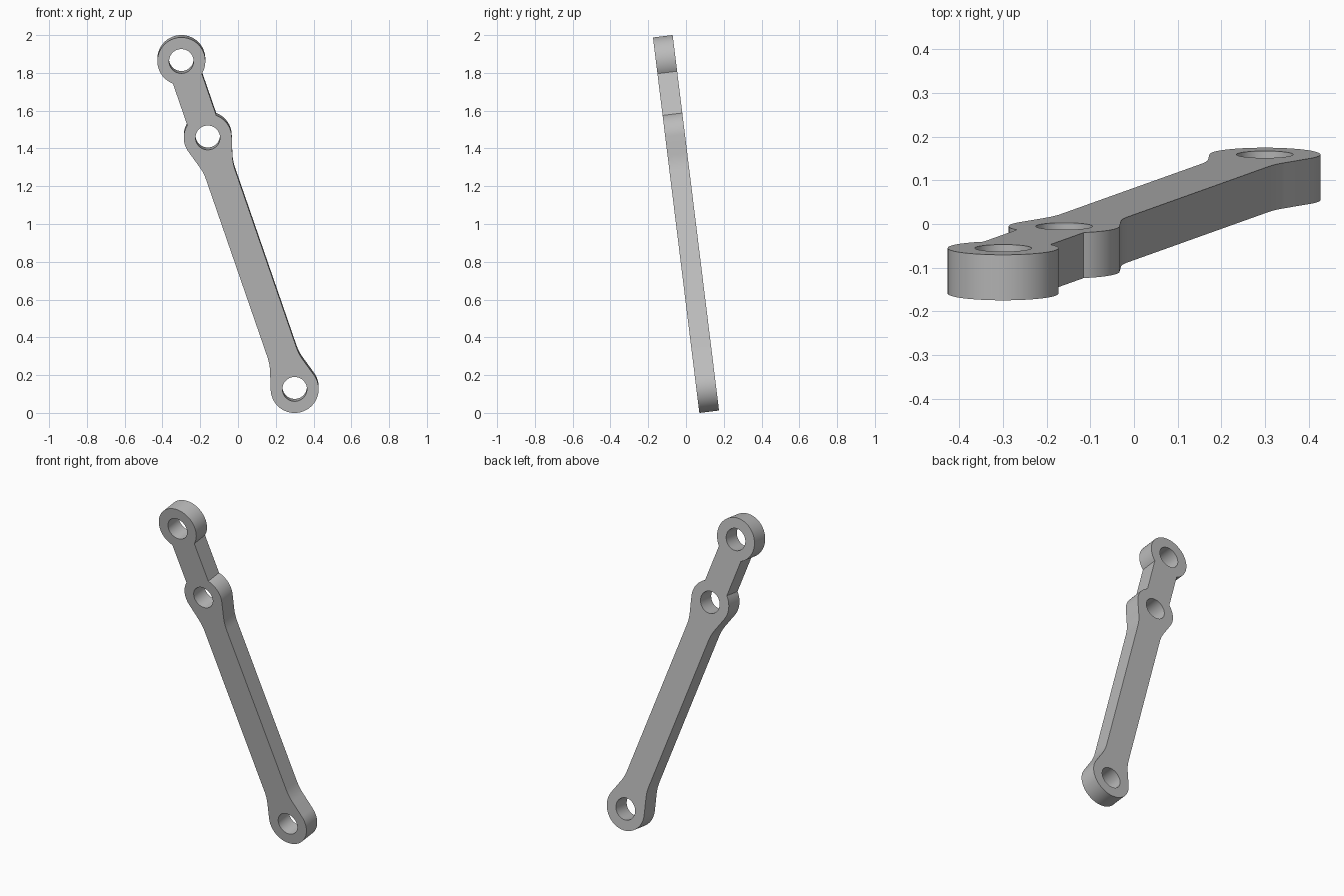
import bpy
import bmesh
from math import sin, cos, tan, acos, radians, pi
from mathutils import Matrix, Vector

cube = bpy.data.objects.get("Cube")
if cube:
    bpy.data.objects.remove(cube)

BOSS, HOLE, HALF_BAR, THICK = 0.127, 0.065, 0.081, 0.105
LOW, MID, TOP = 0.0, 1.418, 1.849      # hole centres along the arm
FLARE = radians(17)                    # where the flare leaves a boss
NOTCH = acos(HALF_BAR / BOSS)          # where the short bar meets a boss


def arc(centre, radius, start, end, steps):
    return [(radius * cos(a), centre + radius * sin(a))
            for a in (start + (end - start) * i / steps for i in range(steps + 1))]


def flare(centre, way):
    """Rounded corner between a boss tangent and the long bar."""
    corner_s = BOSS * sin(FLARE) + (BOSS * cos(FLARE) - HALF_BAR) / tan(FLARE)
    corner = Vector((HALF_BAR, corner_s))
    a = corner + 0.04 * Vector((sin(FLARE), -cos(FLARE)))
    b = corner + Vector((0, 0.04))
    pts = []
    for i in range(9):
        t = i / 8
        p = a * (1 - t) ** 2 + corner * 2 * t * (1 - t) + b * t ** 2
        pts.append((p.x, centre + way * p.y))
    return pts[::way]


# Outline: one side of the arm, then its mirror image
side = arc(LOW, BOSS, -pi / 2, FLARE, 20) + flare(LOW, 1)
side += flare(MID, -1) + arc(MID, BOSS, -FLARE, NOTCH, 14)
side += arc(TOP, BOSS, -NOTCH, pi / 2, 26)
outline = side + [(-x, y) for x, y in reversed(side[1:-1])]
loops = [outline] + [arc(c, HOLE, 0, 2 * pi, 40)[:-1] for c in (LOW, MID, TOP)]

# Flat plate with three holes, given thickness as a filled curve
curve = bpy.data.curves.new("link_arm_profile", "CURVE")
curve.dimensions = "2D"
curve.fill_mode = "BOTH"
curve.extrude = THICK / 2
for points in loops:
    spline = curve.splines.new("POLY")
    spline.points.add(len(points) - 1)
    for point, (x, y) in zip(spline.points, points):
        point.co = (x, y, 0, 1)
    spline.use_cyclic_u = True

arm = bpy.data.objects.new("link_arm", curve)
bpy.context.collection.objects.link(arm)
bpy.ops.object.select_all(action="DESELECT")
arm.select_set(True)
bpy.context.view_layer.objects.active = arm
bpy.ops.object.convert(target="MESH")
arm = bpy.context.object
arm.name = "link_arm"

# Lean the arm sideways and tip it forward
place = (Matrix.Translation((0, 0, 1)) @ Matrix.Rotation(radians(97.04), 4, "X")
         @ Matrix.Rotation(radians(18.93), 4, "Z")
         @ Matrix.Translation((0, -TOP / 2, 0)))
bm = bmesh.new()
bm.from_mesh(arm.data)
bmesh.ops.remove_doubles(bm, verts=bm.verts, dist=0.0001)
bmesh.ops.transform(bm, matrix=place, verts=bm.verts)
bmesh.ops.recalc_face_normals(bm, faces=bm.faces)
bm.to_mesh(arm.data)
bm.free()
bpy.ops.object.shade_smooth_by_angle(angle=radians(30))

# Plain grey metal
grey = bpy.data.materials.new("grey_metal")
grey.use_nodes = True
colour = (0.5, 0.5, 0.5, 1)
grey.diffuse_color = colour
grey.node_tree.nodes["Principled BSDF"].inputs["Base Color"].default_value = colour
arm.data.materials.clear()
arm.data.materials.append(grey)
